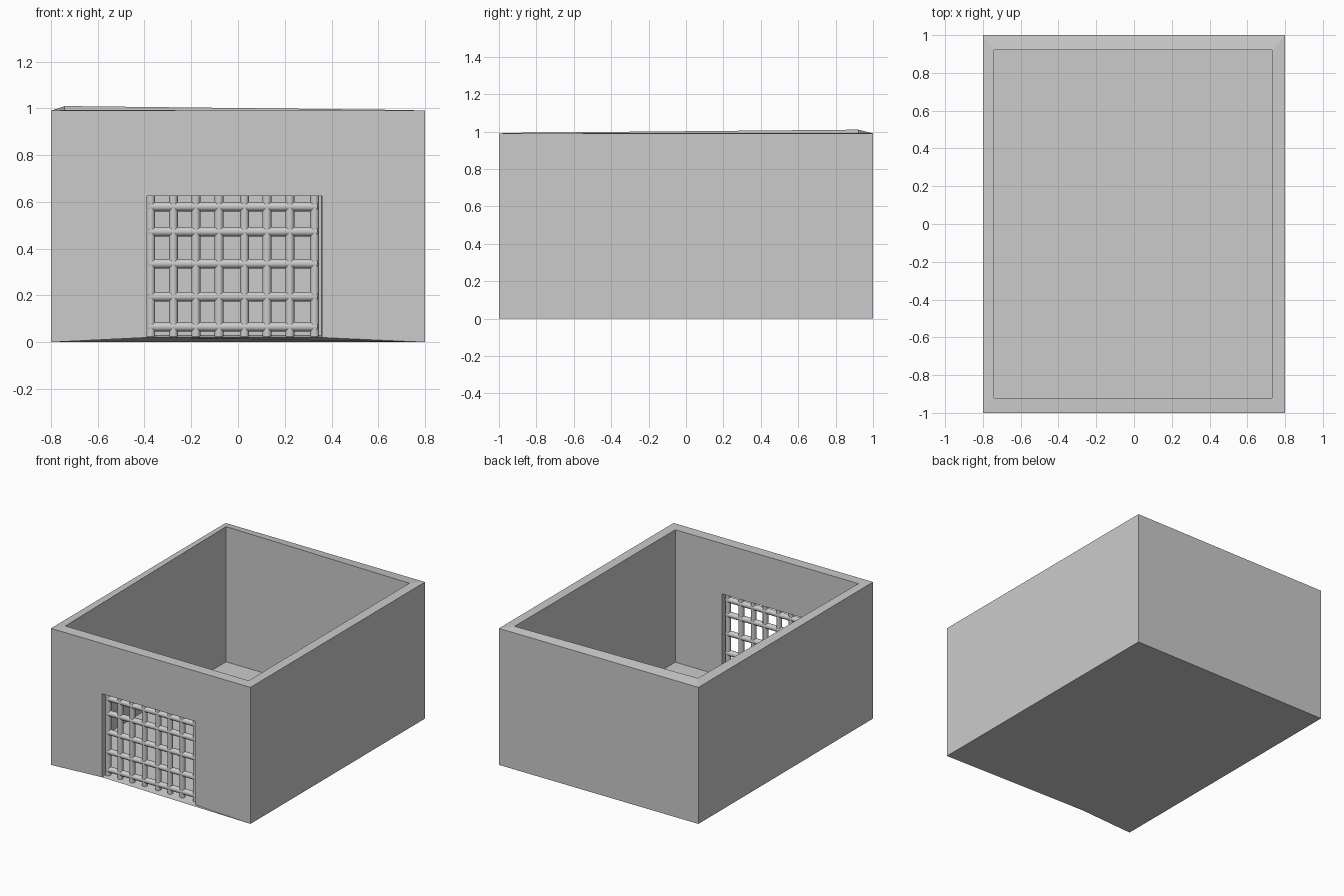
import bpy, bmesh
from mathutils import Matrix, Vector

if "Cube" in bpy.data.objects:
    bpy.data.objects.remove(bpy.data.objects["Cube"])


def finish(bm, name):
    bmesh.ops.recalc_face_normals(bm, faces=bm.faces)
    mesh = bpy.data.meshes.new(name)
    bm.to_mesh(mesh)
    bm.free()
    ob = bpy.data.objects.new(name, mesh)
    bpy.context.collection.objects.link(ob)
    return ob


# Open-topped enclosure: outer and inner skins joined at rim and doorway
bm = bmesh.new()


def skin(x0, x1, y0, y1, z, tops, door_l, door_r, sill):
    base = [bm.verts.new((x, y, z)) for x, y in ((x0, y0), (x1, y0), (x1, y1), (x0, y1))]
    rim = [bm.verts.new((b.co.x, b.co.y, t)) for b, t in zip(base, tops)]
    door = [bm.verts.new((x, y0, h)) for x, h in
            ((door_l, sill), (door_l, 0.625), (door_r, 0.625), (door_r, sill))]
    for i in range(1, 4):
        j = (i + 1) % 4
        bm.faces.new((base[i], base[j], rim[j], rim[i]))
    # front wall around the doorway, then the floor
    bm.faces.new([base[0], *door, base[1], rim[1], rim[0]])
    bm.faces.new([base[0], door[0], door[3], base[1], base[2], base[3]])
    return rim, door


outer = skin(-0.8, 0.8, -1, 1, 0, [0.99] * 4, -0.39, 0.36, 0.02)
inner = skin(-0.74, 0.73, -0.92, 0.92, 0.03, [0.993, 0.99, 0.993, 1.01], -0.39, 0.355, 0.03)
for a, b in zip(outer, inner):
    for i in range(4):
        j = (i + 1) % 4
        bm.faces.new((a[i], a[j], b[j], b[i]))
finish(bm, "enclosure_walls")


# Barred gate
def bars(name, ends, radius):
    bm = bmesh.new()
    for p, q in ends:
        p, q = Vector(p), Vector(q)
        d = q - p
        m = Matrix.Translation((p + q) / 2) @ d.to_track_quat('Z', 'Y').to_matrix().to_4x4()
        bmesh.ops.create_cone(bm, cap_ends=True, segments=12, radius1=radius,
                              radius2=radius, depth=d.length, matrix=m)
    for f in bm.faces:
        f.smooth = len(f.verts) == 4
    return finish(bm, name)


Y = -0.952
bars("gate_uprights",
     [((x, Y, 0.02), (x, Y, 0.63)) for x in
      (-0.373, -0.276, -0.18, -0.081, 0.028, 0.124, 0.222, 0.328)], 0.019)
bars("gate_crossbars",
     [((-0.38, Y, z), (0.34, Y, z)) for z in (0.066, 0.195, 0.336, 0.473, 0.58)], 0.02)
